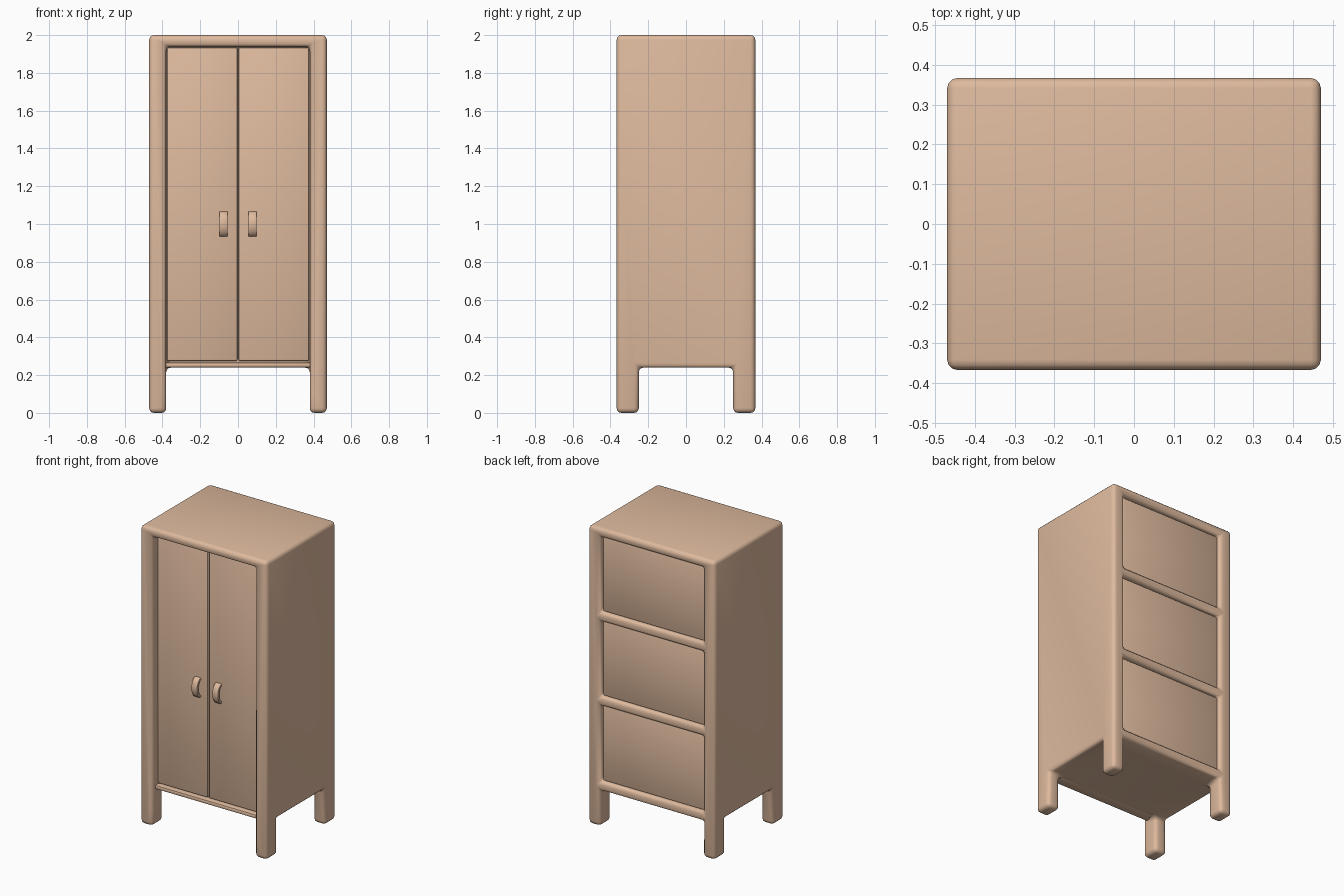
import bpy, bmesh, math

if "Cube" in bpy.data.objects:
    bpy.data.objects.remove(bpy.data.objects["Cube"])

wood = bpy.data.materials.new("tan wood")
wood.diffuse_color = (0.73, 0.49, 0.34, 1)
wood.use_nodes = True
wood.node_tree.nodes["Principled BSDF"].inputs["Base Color"].default_value = wood.diffuse_color


def mesh_object(name, bm):
    me = bpy.data.meshes.new(name)
    bmesh.ops.recalc_face_normals(bm, faces=bm.faces)
    bm.to_mesh(me)
    bm.free()
    ob = bpy.data.objects.new(name, me)
    me.materials.append(wood)
    bpy.context.collection.objects.link(ob)
    return ob


def box(name, x0, x1, y0, y1, z0, z1):
    bm = bmesh.new()
    bmesh.ops.create_cube(bm, size=1)
    for v in bm.verts:
        v.co = ((x0 + x1) / 2 + v.co.x * (x1 - x0),
                (y0 + y1) / 2 + v.co.y * (y1 - y0),
                (z0 + z1) / 2 + v.co.z * (z1 - z0))
    return mesh_object(name, bm)


def finish(ob, radius, segments=3):
    """Round the edges, apply all modifiers and shade smooth."""
    bev = ob.modifiers.new("round", 'BEVEL')
    bev.width, bev.segments = radius, segments
    bev.limit_method, bev.angle_limit = 'ANGLE', math.radians(40)
    bpy.ops.object.select_all(action='DESELECT')
    bpy.context.view_layer.objects.active = ob
    ob.select_set(True)
    for m in list(ob.modifiers):
        bpy.ops.object.modifier_apply(modifier=m.name)
    bpy.ops.object.shade_smooth_by_angle(angle=math.radians(40))


# carcass: one block with leg gaps, front opening and three back openings cut out
back_bays = [(0.30, 0.81), (0.87, 1.375), (1.435, 1.94)]
body = box("cabinet_body", -0.47, 0.47, -0.367, 0.367, 0, 2)
cutters = [
    box("leg_gap_side", -1, 1, -0.25, 0.25, -0.2, 0.24),
    box("leg_gap_front", -0.38, 0.38, -1, 1, -0.2, 0.24),
    box("door_opening", -0.38, 0.38, -1, -0.29, 0.1, 1.94),
]
for lo, hi in back_bays:
    cutters.append(box("back_opening", -0.38, 0.38, 0.31, 1, lo, hi))
for c in cutters:
    c.hide_render = True
    m = body.modifiers.new("cut", 'BOOLEAN')
    m.object, m.operation, m.solver = c, 'DIFFERENCE', 'EXACT'
finish(body, 0.025)
for c in cutters:
    bpy.data.objects.remove(c)

# back panels
for lo, hi in back_bays:
    finish(box("back_panel", -0.377, 0.377, 0.30, 0.343, lo + 0.003, hi - 0.003), 0.01, 2)

# rail under the doors
finish(box("bottom_rail", -0.385, 0.385, -0.335, -0.25, 0.24, 0.268), 0.01, 2)


def handle(name, xc):
    """Bowed pull: an arched strip extruded across its width."""
    bm = bmesh.new()
    outer, inner = [], []
    n = 10
    for i in range(n + 1):
        a = math.pi * i / n
        outer.append((-0.31 - 0.045 * math.sin(a), 1.0 - 0.068 * math.cos(a)))
        inner.append((-0.31 - 0.026 * math.sin(a), 1.0 - 0.050 * math.cos(a)))
    ring = outer + inner[::-1]
    f = bm.faces.new([bm.verts.new((xc - 0.022, y, z)) for y, z in ring])
    ext = bmesh.ops.extrude_face_region(bm, geom=[f])
    for v in ext["geom"]:
        if isinstance(v, bmesh.types.BMVert):
            v.co.x += 0.044
    finish(mesh_object(name, bm), 0.005, 2)


# doors and handles, mirrored left and right
for side, s in (("left", -1), ("right", 1)):
    x0, x1 = sorted((s * 0.003, s * 0.377))
    finish(box(side + "_door", x0, x1, -0.315, -0.28, 0.274, 1.935), 0.01, 2)
    handle(side + "_handle", s * 0.077)
